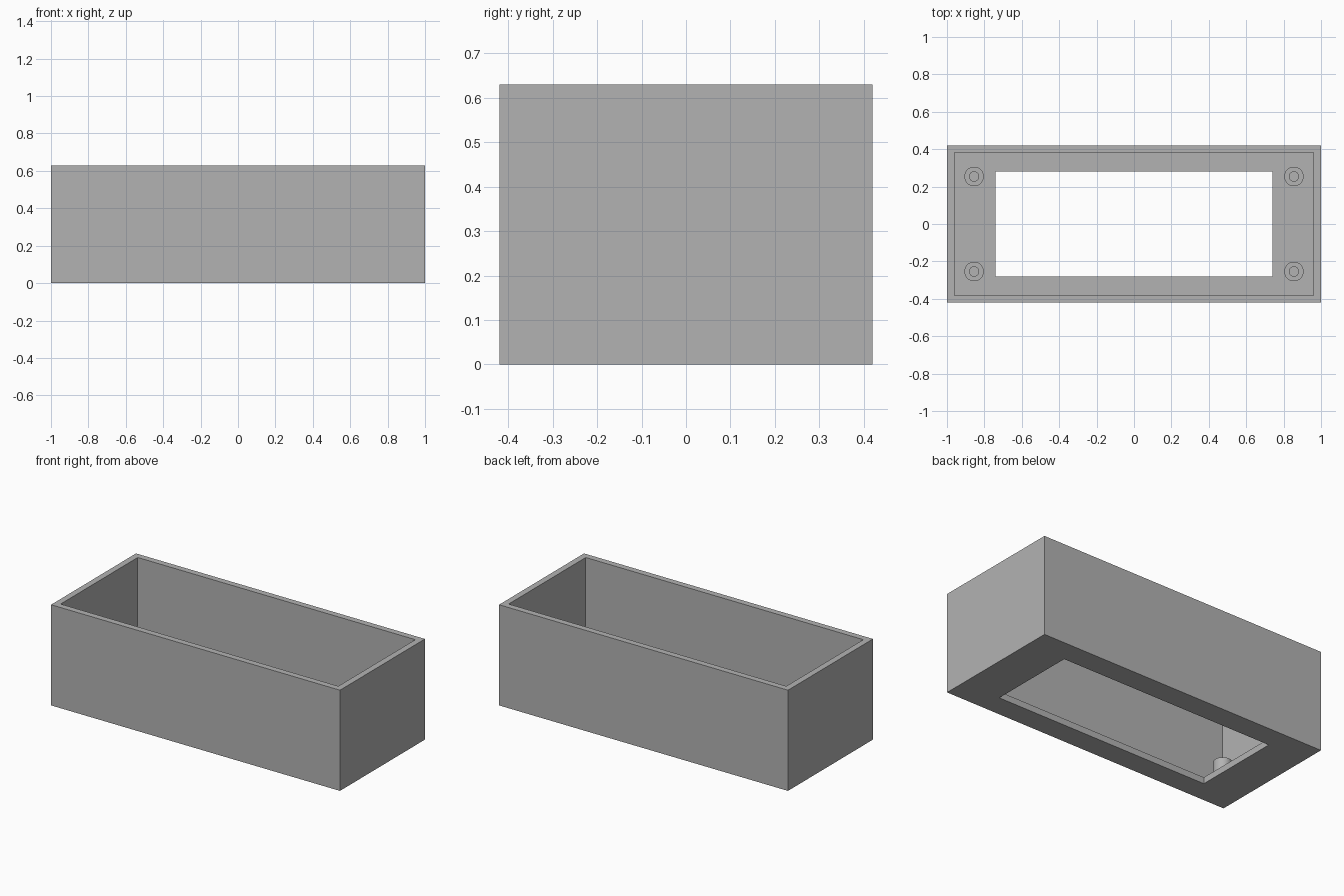
import bpy, bmesh, math

# Remove the default cube
cube = bpy.data.objects.get("Cube")
if cube:
    bpy.data.objects.remove(cube, do_unlink=True)

# Overall dimensions
HALF_X, HALF_Y, HEIGHT = 1.0, 0.42, 0.63
WALL, FLOOR = 0.039, 0.04
WINDOW_X, WINDOW_Y = 0.74, 0.28
POST_X, POST_Y, POST_TOP = 0.855, 0.254, 0.17
POST_R, HOLE_R = 0.052, 0.025

# Single plain grey material
grey = bpy.data.materials.new("plain grey")
grey.use_nodes = True
grey.diffuse_color = (0.45, 0.45, 0.45, 1)
grey.node_tree.nodes["Principled BSDF"].inputs["Base Color"].default_value = grey.diffuse_color


def rectangle(hx, hy, z):
    return [(-hx, -hy, z), (hx, -hy, z), (hx, hy, z), (-hx, hy, z)]


def circle(cx, cy, r, z, sides=48):
    angles = [2 * math.pi * i / sides for i in range(sides)]
    return [(cx + r * math.cos(a), cy + r * math.sin(a), z) for a in angles]


def bridge_loops(name, loops, closed=False):
    """Skin a chain of matching loops with quads."""
    bm = bmesh.new()
    rings = [[bm.verts.new(p) for p in loop] for loop in loops]
    chain = rings + [rings[0]] if closed else rings
    for low, high in zip(chain, chain[1:]):
        for i in range(len(low)):
            j = (i + 1) % len(low)
            bm.faces.new((low[i], low[j], high[j], high[i]))
    mesh = bpy.data.meshes.new(name)
    bm.to_mesh(mesh)
    bm.free()
    mesh.materials.append(grey)
    obj = bpy.data.objects.new(name, mesh)
    bpy.context.collection.objects.link(obj)
    return obj


# Open box: outer walls, rim, inner walls, floor with window
inner_x, inner_y = HALF_X - WALL, HALF_Y - WALL
bridge_loops("box_shell", [
    rectangle(HALF_X, HALF_Y, 0),
    rectangle(HALF_X, HALF_Y, HEIGHT),
    rectangle(inner_x, inner_y, HEIGHT),
    rectangle(inner_x, inner_y, FLOOR),
    rectangle(WINDOW_X, WINDOW_Y, FLOOR),
    rectangle(WINDOW_X, WINDOW_Y, 0),
], closed=True)

# Hollow screw posts standing on the floor in the four corners
for side, sx in (("left", 1), ("right", -1)):
    for end, sy in (("front", -1), ("back", 1)):
        x, y = sx * POST_X, sy * POST_Y
        post = bridge_loops(f"screw_post_{end}_{side}", [
            circle(x, y, POST_R, FLOOR),
            circle(x, y, POST_R, POST_TOP),
            circle(x, y, HOLE_R, POST_TOP),
            circle(x, y, HOLE_R, FLOOR),
        ])
        bpy.ops.object.select_all(action="DESELECT")
        post.select_set(True)
        bpy.context.view_layer.objects.active = post
        bpy.ops.object.shade_smooth_by_angle(angle=math.radians(30))
